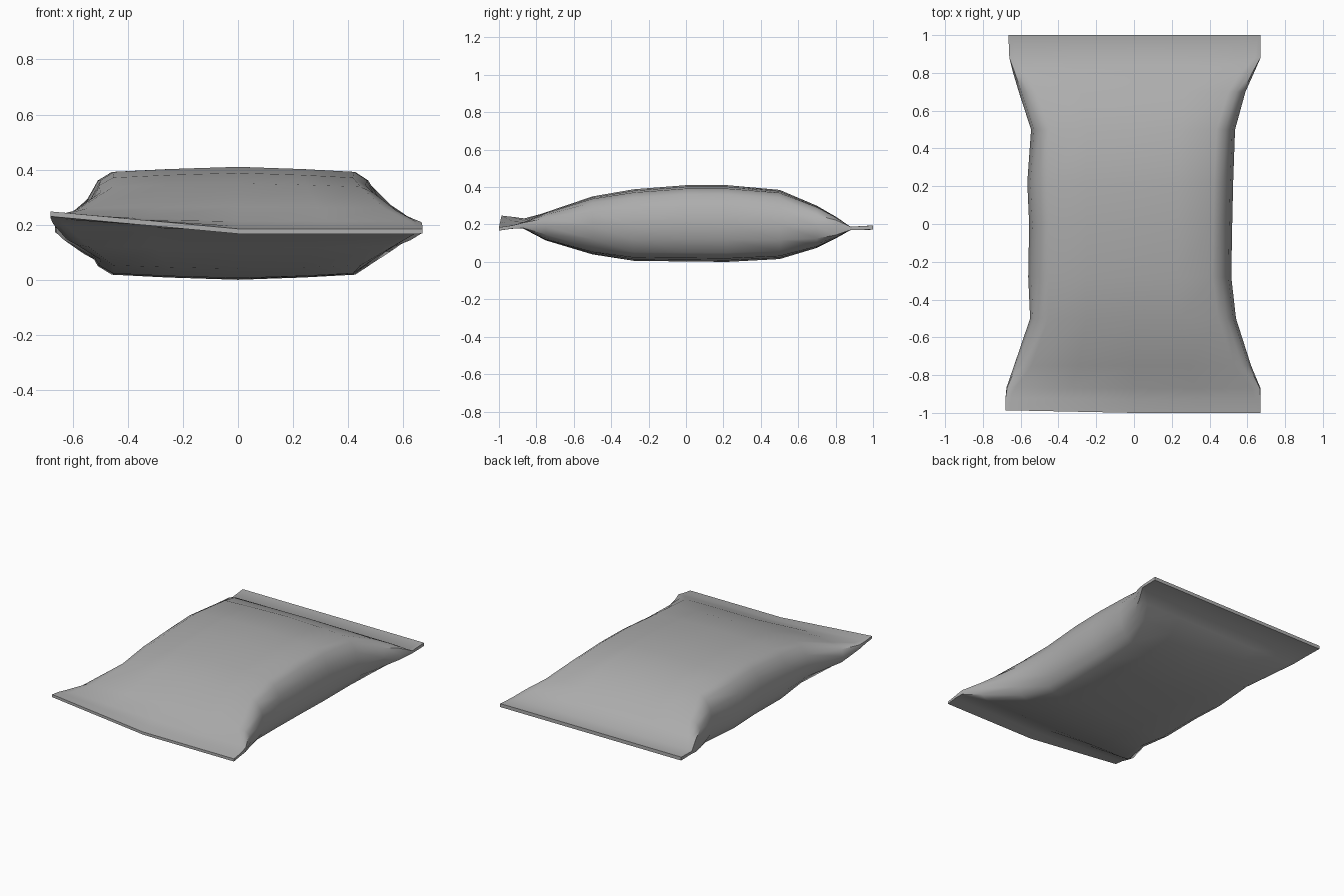
import bpy
import bmesh

cube = bpy.data.objects.get("Cube")
if cube:
    bpy.data.objects.remove(cube, do_unlink=True)

# One neutral grey for the whole wrapper
grey = bpy.data.materials.new("wrapper_grey")
grey.use_nodes = True
colour = (0.42, 0.42, 0.42, 1)
grey.diffuse_color = colour
bsdf = next(n for n in grey.node_tree.nodes if n.type == 'BSDF_PRINCIPLED')
bsdf.inputs["Base Color"].default_value = colour

# Stations along the packet:
# y, left half width, right half width, bottom z, top z, seam flatness, corner lift
STATIONS = [
    (-1.00, 0.67, 0.68, 0.167, 0.185, 1.0, 0.063),
    (-0.93, 0.67, 0.68, 0.177, 0.195, 1.0, 0.045),
    (-0.87, 0.67, 0.675, 0.178, 0.212, 0.8, 0.022),
    (-0.75, 0.62, 0.635, 0.115, 0.265, 0.3, 0.0),
    (-0.50, 0.54, 0.55, 0.04, 0.35, 0.1, 0.0),
    (-0.28, 0.515, 0.56, 0.006, 0.388, 0.0, 0.0),
    (0.00, 0.52, 0.555, 0.002, 0.41, 0.0, 0.0),
    (0.22, 0.525, 0.565, 0.00, 0.41, 0.0, 0.0),
    (0.50, 0.535, 0.545, 0.015, 0.385, 0.05, 0.0),
    (0.70, 0.59, 0.61, 0.075, 0.30, 0.25, 0.0),
    (0.80, 0.635, 0.64, 0.125, 0.242, 0.5, 0.0),
    (0.88, 0.67, 0.66, 0.17, 0.188, 1.0, 0.0),
    (1.00, 0.67, 0.665, 0.172, 0.195, 1.0, 0.0),
]

# Quarter section as fractions of half width and half height
PUFFED = [(0, 1), (0.45, 0.96), (0.81, 0.91), (0.90, 0.76), (0.97, 0.42), (1, 0)]
PRESSED = [(0, 1), (0.5, 1), (0.96, 1), (0.98, 1), (1, 0.95), (1, 0)]


def section(station):
    """Closed ring of points, running over the top and back underneath."""
    y, left, right, low, high, flat, lift = station
    mid, half = (low + high) / 2, (high - low) / 2
    quarter = [(a + (c - a) * flat, b + (d - b) * flat)
               for (a, b), (c, d) in zip(PUFFED, PRESSED)]
    upper = [(-u, v) for u, v in quarter[:0:-1]] + quarter
    lower = [(u, -v) for u, v in upper[-2:0:-1]]
    ring = []
    for u, v in upper + lower:
        x = u * (left if u > 0 else right)
        # the right front corner curls up and back a little
        curl = max(0, -u) * lift
        ring.append((x, y + curl * 0.22, mid + v * half + curl))
    return ring


# Pillow-shaped wrapper lofted through the sections
bm = bmesh.new()
rings = [[bm.verts.new(p) for p in section(s)] for s in STATIONS]
count = len(rings[0])
for a, b in zip(rings, rings[1:]):
    for i in range(count):
        j = (i + 1) % count
        bm.faces.new((a[i], a[j], b[j], b[i]))

# Thin closed edges at both crimped seams
bm.faces.new(rings[0])
bm.faces.new(rings[-1][::-1])
bmesh.ops.recalc_face_normals(bm, faces=bm.faces[:])

mesh = bpy.data.meshes.new("wrapper")
bm.to_mesh(mesh)
bm.free()
mesh.materials.append(grey)
wrapper = bpy.data.objects.new("wrapper", mesh)
bpy.context.collection.objects.link(wrapper)

# Smooth body with crisp seam edges
bpy.ops.object.select_all(action='DESELECT')
wrapper.select_set(True)
bpy.context.view_layer.objects.active = wrapper
bpy.ops.object.shade_smooth_by_angle(angle=0.7)
